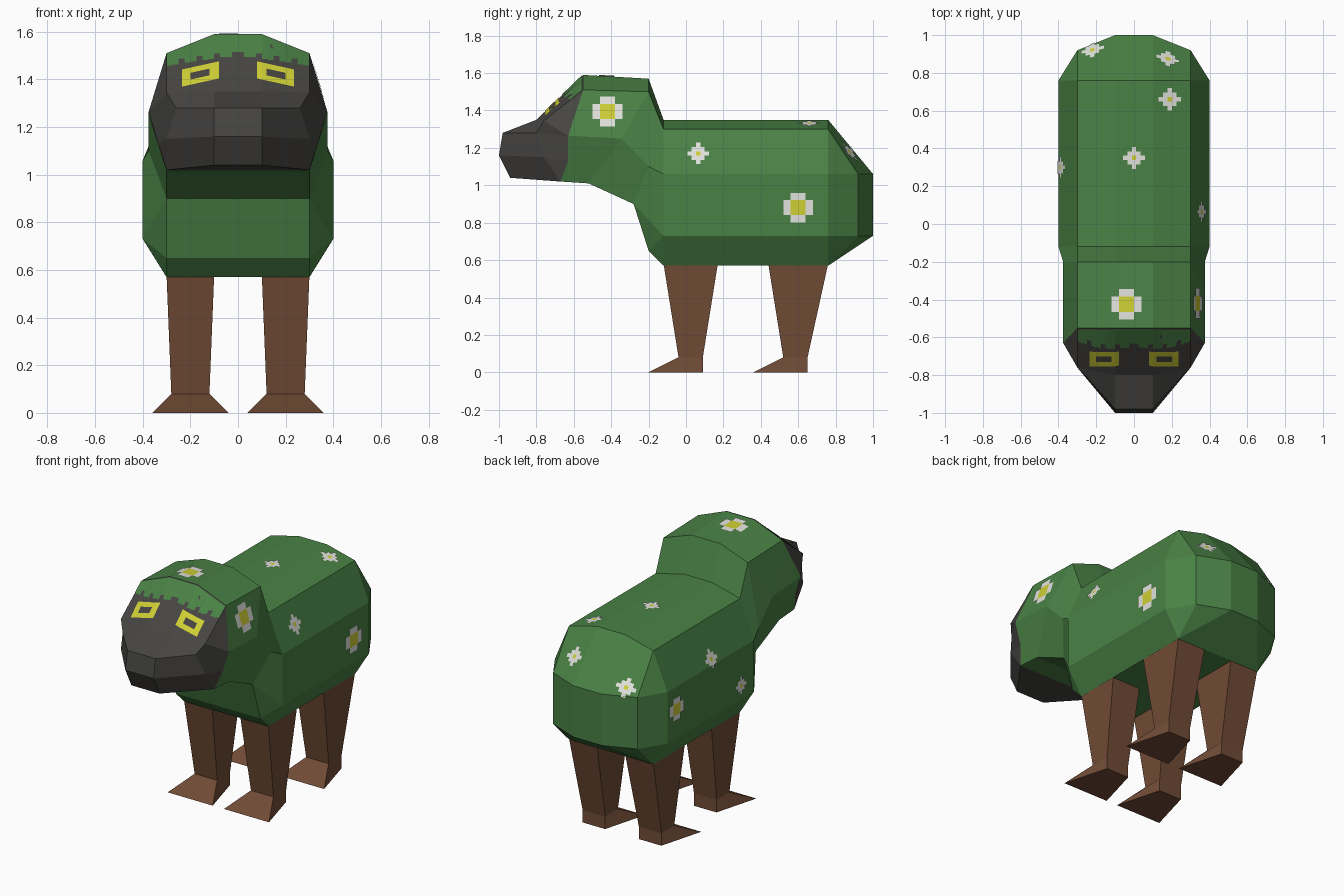
import bpy, bmesh
from mathutils import Vector
from mathutils.bvhtree import BVHTree

if "Cube" in bpy.data.objects:
    bpy.data.objects.remove(bpy.data.objects["Cube"])


def material(name, rgb):
    m = bpy.data.materials.new(name)
    m.diffuse_color = (*rgb, 1)
    m.use_nodes = True
    m.node_tree.nodes["Principled BSDF"].inputs["Base Color"].default_value = m.diffuse_color
    return m


GREEN = material("leaf green", (0.068, 0.222, 0.060))
GREY = material("face grey", (0.062, 0.060, 0.055))
BROWN = material("bark brown", (0.165, 0.070, 0.036))
WHITE = material("petal white", (0.75, 0.75, 0.72))
YELLOW = material("yellow", (0.62, 0.62, 0.035))


def add_object(name, bm, mats):
    me = bpy.data.meshes.new(name)
    bm.to_mesh(me)
    ob = bpy.data.objects.new(name, me)
    for m in mats:
        me.materials.append(m)
    bpy.context.collection.objects.link(ob)
    return ob


# Body, neck and head: named points of one half
P = {}
for ring, y in (("A", 0.76), ("B", -0.12)):
    for k, x, z in (("t", .1, 1.35), ("s", .3, 1.30), ("u", .4, 1.06), ("l", .4, .73), ("b", .3, .57)):
        P[ring + k] = (x, y, z)
P.update(
    # rump
    E1=(.1, 1, 1.06), E2=(.1, 1, .73), F1=(.3, .92, 1.06), F2=(.3, .92, .73),
    # neck and chest
    Ct=(.1, -.2, 1.57), Cs=(.3, -.2, 1.50), Cu=(.375, -.2, 1.10),
    Cm=(.375, -.345, 1.25), N=(.3, -.28, .90), Cb=(.3, -.2, .65),
    # head
    Ht=(.1, -.55, 1.59), Hs=(.3, -.55, 1.51), Hu=(.375, -.63, 1.265),
    Hj=(.335, -.63, 1.13), Hk=(.3, -.67, 1.02), Hb=(.3, -.52, 1.01),
    # snout
    R1=(.1, -.80, 1.35), S1=(.3, -.76, 1.345), R2=(.1, -.98, 1.28), S2=(.26, -.80, 1.28),
    R3=(.1, -1, 1.16), S3=(.3, -.76, 1.15), R4=(.1, -.94, 1.04))

green_faces = """At As Bs Bt|As Au Bu Bs|Au Al Bl Bu|Al Ab Bb Bl|At As F1 E1|As Au F1|Au Al F2 F1
|F1 F2 E2 E1|Al Ab F2|F2 Ab E2|Bt Bs Cs Ct|Bs Bu Cu Cs|Bu Bl N Cu|Bl Cb N|Bl Bb Cb
|Ct Cs Hs Ht|Cs Cu Cm Hu Hs|Cu N Hb Cm|Cm Hb Hk Hj Hu"""
grey_faces = """Ht Hs S1 R1|Hs Hu S1|R1 S1 S2 R2|S1 Hu S2|R2 S2 S3 R3|S2 Hu Hj S3
|R3 S3 Hk R4|S3 Hj Hk"""
middle = "At Bt Ct Ht R1 R2 R3 R4 Hk Hb N Cb Bb Ab E2 E1".split()

bm = bmesh.new()
V = {(k, s): bm.verts.new((s * p[0], p[1], p[2])) for k, p in P.items() for s in (1, -1)}
for mat, text in enumerate((green_faces, grey_faces)):
    for names in text.split("|"):
        for s in (1, -1):
            bm.faces.new([V[k, s] for k in names.split()]).material_index = mat
for i, a in enumerate(middle):
    b = middle[(i + 1) % len(middle)]
    f = bm.faces.new([V[a, 1], V[b, 1], V[b, -1], V[a, -1]])
    f.material_index = int(3 <= i < 8)
bmesh.ops.recalc_face_normals(bm, faces=bm.faces)
bmesh.ops.triangulate(bm, faces=[f for f in bm.faces if len(f.verts) > 4])
add_object("body", bm, [GREEN, GREY])
surface = BVHTree.FromBMesh(bm)


# Legs: tapered shaft with a splayed wedge foot
def leg(name, side, top_front, top_back, ankle_front):
    heel, toe = ankle_front + .13, ankle_front - .16
    rings = [(.1, .3, top_front, top_back, .58), (.12, .28, ankle_front, heel, .08)]
    loops = [[(x0, y0, z), (x1, y0, z), (x1, y1, z), (x0, y1, z)] for x0, x1, y0, y1, z in rings]
    loops.append([(.04, toe, 0), (.36, toe, 0), (.28, heel, 0), (.12, heel, 0)])
    bm = bmesh.new()
    vs = [[bm.verts.new((side * x, y, z)) for x, y, z in lp] for lp in loops]
    for a, b in zip(vs, vs[1:]):
        for i in range(4):
            j = (i + 1) % 4
            bm.faces.new([a[i], a[j], b[j], b[i]])
    bm.faces.new(vs[0])
    bm.faces.new(vs[-1])
    bmesh.ops.recalc_face_normals(bm, faces=bm.faces)
    add_object(name, bm, [BROWN])


for side, word in ((1, "right"), (-1, "left")):
    leg("front_leg_" + word, side, -.12, .17, -.04)
    leg("back_leg_" + word, side, .44, .76, .52)


# Thin plates projected on the body; cells are (four 2D corners, material index)
def plate(name, cells, centre, u, v, d, mats):
    centre, u, v, d = Vector(centre), Vector(u), Vector(v), Vector(d).normalized()
    bm = bmesh.new()
    for corners, mat in cells:
        hits = [surface.ray_cast(centre + u * a + v * b - d * 2, d)[0] for a, b in corners]
        if None in hits:
            continue
        f = bm.faces.new([bm.verts.new(h - d * .005) for h in hits])
        f.material_index = mat
        f.normal_update()
        if f.normal.dot(d) > 0:
            f.normal_flip()
    add_object(name, bm, mats)


BIG = (".WW.", "WYYW", "WYYW", ".WW.")
SMALL = ("..W..", ".WWW.", "WWYWW", ".WWW.", "..W..")


def flower(name, centre, u, v, d, pattern, cell):
    n = len(pattern)
    cells = []
    for r, row in enumerate(pattern):
        for c, ch in enumerate(row):
            if ch != ".":
                a, b = (c - n / 2) * cell, (r - n / 2) * cell
                cells.append(([(a, b), (a + cell, b), (a + cell, b + cell), (a, b + cell)], int(ch == "Y")))
    plate(name, cells, centre, u, v, d, [WHITE, YELLOW])


X, Y, Z = (1, 0, 0), (0, 1, 0), (0, 0, 1)
SIDE_R, SIDE_L = (Y, Z, (-1, 0, 0)), (Y, Z, (1, 0, 0))
TOP, BACK = (X, Y, (0, 0, -1)), (X, (0, -.64, .77), (0, -.77, -.64))
for i, (c, axes, pat, cell) in enumerate((
        ((.35, -.42, 1.395), SIDE_R, BIG, .04), ((.38, .065, 1.17), SIDE_R, SMALL, .023),
        ((.4, .60, .88), SIDE_R, BIG, .04), ((-.4, .67, .92), SIDE_L, BIG, .036),
        ((-.39, .30, 1.095), SIDE_L, SMALL, .023), ((-.4, .015, .82), SIDE_L, SMALL, .023),
        ((.19, .66, 1.33), TOP, SMALL, .024), ((0, .35, 1.35), TOP, SMALL, .023),
        ((-.04, -.425, 1.58), TOP, BIG, .04),
        ((.18, .875, 1.18), BACK, SMALL, .024), ((-.22, .93, 1.11), BACK, SMALL, .024))):
    flower("flower_%d" % (i + 1), c, *axes, pat, cell)

# Ragged green fringe above the face
FRONT = ((0, -.6, 0), X, Z, Y)
edge = lambda x: 1.588 - .4 * max(0, abs(x) - .1)
cells = []
for i in range(-12, 12):
    a, b = i * .025, (i + 1) * .025
    j = i if i >= 0 else -1 - i
    low = 1.495 - .15 * max(0, abs(a + b) / 2 - .05) + (.02 if j % 3 == 0 else 0)
    cells.append(([(a, low), (b, low), (b, edge(b)), (a, edge(a))], 0))
plate("fringe", cells, *FRONT, [GREEN])

# Slanted yellow eyes with an open dark pupil
for s, word in ((1, "right"), (-1, "left")):
    xs, hs = (.08, .10, .12, .20, .235), (0, .022, .05, .072)
    base = lambda x: 1.404 - .22 * (x - .08)
    cells = []
    for i in range(4):
        for k in range(3):
            if (i, k) != (2, 1):
                a, b = xs[i], xs[i + 1]
                cells.append(([(s * a, base(a) + hs[k]), (s * b, base(b) + hs[k]),
                               (s * b, base(b) + hs[k + 1]), (s * a, base(a) + hs[k + 1])], 0))
    plate("eye_" + word, cells, *FRONT, [YELLOW])
